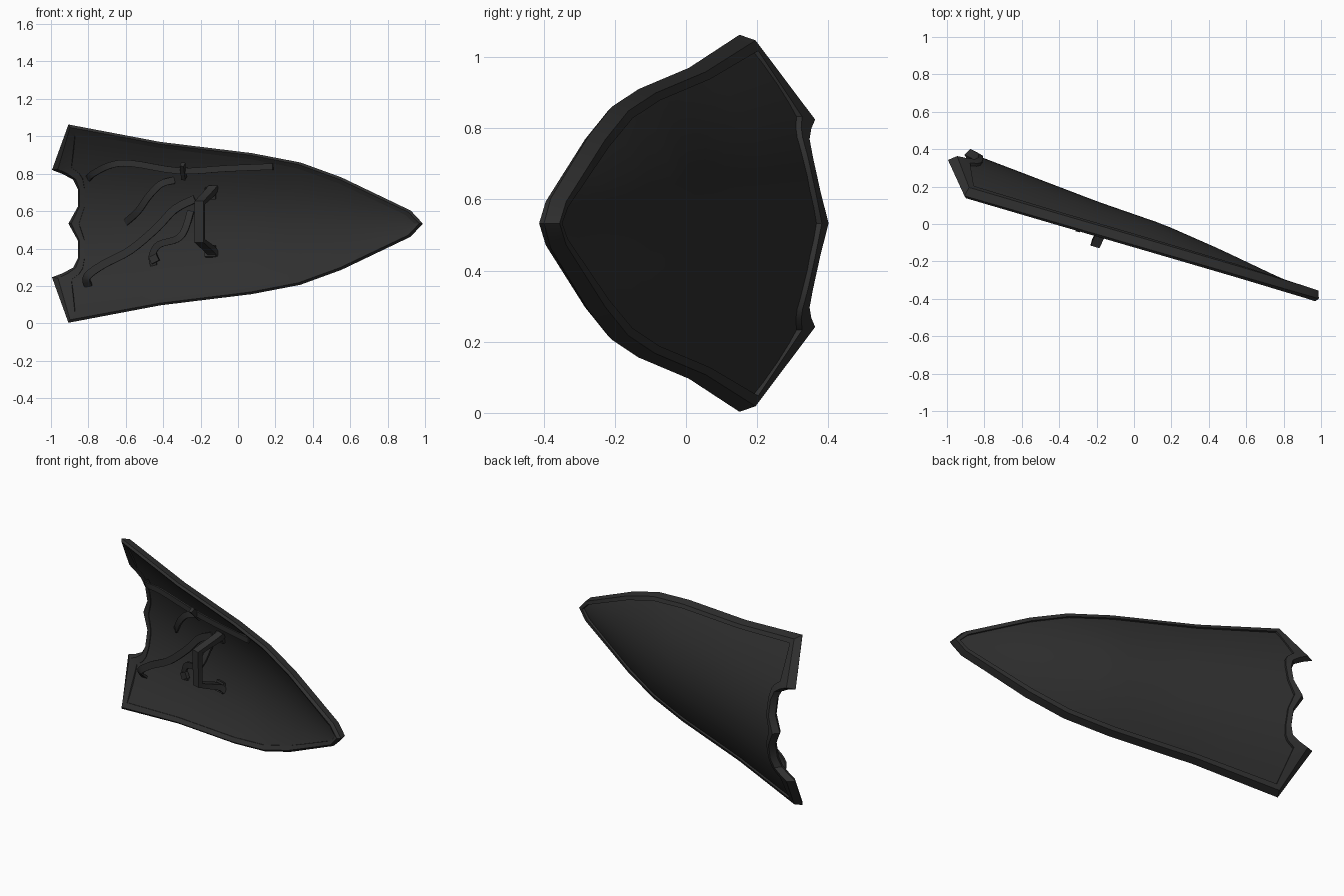
import bpy, bmesh
from mathutils import Vector

if "Cube" in bpy.data.objects:
    bpy.data.objects.remove(bpy.data.objects["Cube"])

ZC = 0.533                              # height of the long axis
N = Vector((0.28, 0.96, 0.0))           # outward direction of the tilted shield
LONG = Vector((0.96, -0.28, 0.0))       # long direction of the shield

mat = bpy.data.materials.new("dark_grey")
mat.diffuse_color = (0.029, 0.029, 0.029, 1)
mat.use_nodes = True
mat.node_tree.nodes["Principled BSDF"].inputs["Base Color"].default_value = mat.diffuse_color


def interp(table, x):
    if x <= table[0][0]:
        return table[0][1]
    for (x0, y0), (x1, y1) in zip(table, table[1:]):
        if x <= x1:
            return y0 + (y1 - y0) * (x - x0) / (x1 - x0)
    return table[-1][1]


HALF = [(-1, .547), (-.91, .53), (-.42, .437), (.07, .377), (.33, .327),
        (.55, .247), (.92, .07), (.985, .0)]
BULGE = [(-1, .23), (-.91, .22), (-.2, .155), (.15, .135), (.45, .09), (.75, .035), (.98, 0)]


def surf(x, z, lift=0.0):
    """Point on the inner face; lift moves it outward (back) along N."""
    h = max(interp(HALF, x), 0.03)
    y = -0.125 - 0.29 * x + interp(BULGE, x) * (1 - min(abs(z) / h, 1) ** 2)
    return Vector((x, y, z + ZC)) + N * lift


def finish(bm, name, angle=0.6):
    bmesh.ops.recalc_face_normals(bm, faces=bm.faces)
    me = bpy.data.meshes.new(name)
    bm.to_mesh(me)
    bm.free()
    me.materials.append(mat)
    ob = bpy.data.objects.new(name, me)
    bpy.context.collection.objects.link(ob)
    bpy.ops.object.select_all(action='DESELECT')
    ob.select_set(True)
    bpy.context.view_layer.objects.active = ob
    bpy.ops.object.shade_smooth_by_angle(angle=angle)
    return ob


def skin(bm, rings, closed):
    """Join rings of equal length into a tube, closed in a loop or capped."""
    vs = [[bm.verts.new(p) for p in r] for r in rings]
    k = len(vs[0])
    pairs = list(zip(vs, vs[1:])) + ([(vs[-1], vs[0])] if closed else [])
    for a, b in pairs:
        for i in range(k):
            j = (i + 1) % k
            bm.faces.new((a[i], a[j], b[j], b[i]))
    if not closed:
        bm.faces.new(vs[0])
        bm.faces.new(vs[-1])


# Curved shield panel: a gridded sheet with thickness
LEFT = [(0, -.88), (.17, -.84), (.36, -.84), (.46, -.855), (.51, -.885), (.55, -.93), (1, -.885)]
vals = [0, .09, .17, .27, .36, .41, .46, .51, .55, .66, .77, .88, 1]
vals = [-v for v in vals[:0:-1]] + vals
bm = bmesh.new()
NU = 24
rings = []
for v in vals:
    x0 = interp(LEFT, abs(v))
    pts = []
    for i in range(NU + 1):
        x = x0 + (0.955 - x0) * i / NU
        pts.append((x, v * max(interp(HALF, x) - .015, .004)))
    rings.append([surf(x, z) for x, z in pts] + [surf(x, z, .032) for x, z in reversed(pts)])
vs = [[bm.verts.new(p) for p in r] for r in rings]
M = 2 * (NU + 1)
for a, b in zip(vs, vs[1:]):
    for i in range(M):
        j = (i + 1) % M
        bm.faces.new((a[i], a[j], b[j], b[i]))
for r in (vs[0], vs[-1]):               # close the long edges
    for i in range(NU):
        bm.faces.new((r[i], r[i + 1], r[M - 2 - i], r[M - 1 - i]))
finish(bm, "shield_panel")

# Raised rim: outer and inner outline of the upper half, mirrored below
RIM = [(.985, 0, .945, 0), (.92, .07, .90, .045), (.55, .247, .54, .215),
       (.33, .327, .32, .295), (.07, .377, .065, .345), (-.42, .437, -.42, .405),
       (-.91, .53, -.87, .485), (-.998, .287, -.89, .30), (-.94, .265, -.85, .27),
       (-.885, .235, -.83, .24), (-.86, .185, -.82, .185), (-.86, .09, -.82, .09),
       (-.91, 0, -.85, 0)]
loop = RIM + [(a, -b, c, -d) for a, b, c, d in RIM[-2:0:-1]]
rings = []
for xo, zo, xi, zi in loop:
    q = 0.35
    xm, zm = xo + (xi - xo) * q, zo + (zi - zo) * q
    rings.append([surf(xo, zo, .012), surf(xm, zm, .052), surf(xi, zi, .048),
                  surf(xi, zi, -.004), surf(xm, zm, -.008)])
bm = bmesh.new()
skin(bm, rings, True)
finish(bm, "shield_rim", 0.45)


def smooth_path(p, n):
    """Catmull-Rom resampling of a point list."""
    q = [p[0]] + p + [p[-1]]
    out = []
    for a, b, c, d in zip(q, q[1:], q[2:], q[3:]):
        for i in range(n):
            t = i / n
            out.append(.5 * (2 * b + (c - a) * t + (2 * a - 5 * b + 4 * c - d) * t * t
                             + (3 * b - a - 3 * c + d) * t ** 3))
    return out + [p[-1]]


def strap(name, path, width, thick, n=4, side=None):
    """Flat band through (x, z, stand-off) points in front of the panel."""
    pts = [surf(x, z - ZC, -l) for x, z, l in path]
    if n > 1:
        pts = smooth_path(pts, n)
    rings = []
    for i, p in enumerate(pts):
        t = (pts[min(i + 1, len(pts) - 1)] - pts[max(i - 1, 0)]).normalized()
        s = side or N.cross(t).normalized()
        u = t.cross(s).normalized()
        s, u = s * width / 2, u * thick / 2
        rings.append([p + s + u, p - s + u, p - s - u, p + s - u])
    bm = bmesh.new()
    skin(bm, rings, False)
    return finish(bm, name)


# Arm straps
strap("long_strap", [(-.80, .775, 0), (-.76, .80, .05), (-.66, .845, .08), (-.55, .855, .07),
                     (-.30, .815, .04), (-.05, .828, .035), (.19, .838, .012)], .034, .012)
strap("diagonal_strap", [(-.80, .20, 0), (-.79, .25, .06), (-.70, .315, .07), (-.56, .39, .06),
                         (-.42, .51, .05), (-.33, .61, .03), (-.23, .665, .005)], .042, .012)
strap("upper_short_strap", [(-.34, .765, 0), (-.40, .745, .04), (-.46, .68, .06),
                            (-.52, .60, .05), (-.60, .54, .0)], .036, .012)
strap("lower_short_strap", [(-.25, .60, .01), (-.27, .50, .05), (-.31, .45, .06),
                            (-.41, .42, .05), (-.45, .36, .03), (-.45, .31, 0)], .036, .012)

# Buckles
strap("long_strap_buckle", [(-.28, .775, .03), (-.28, .85, .06)], .022, .03, 1)
strap("lower_buckle", [(-.46, .335, .03), (-.42, .355, .03)], .04, .022, 1)

# Hand grip standing off the panel
strap("hand_grip", [(-.13, .725, 0), (-.14, .70, .03), (-.155, .645, .175),
                    (-.155, .44, .175), (-.14, .395, .03), (-.13, .37, 0)], .05, .035, 1, LONG)
for name, z in (("upper_grip_foot", .70), ("lower_grip_foot", .39)):
    strap(name, [(-.145, z - .035, .008), (-.145, z + .025, .008)], .06, .02, 1, LONG)
